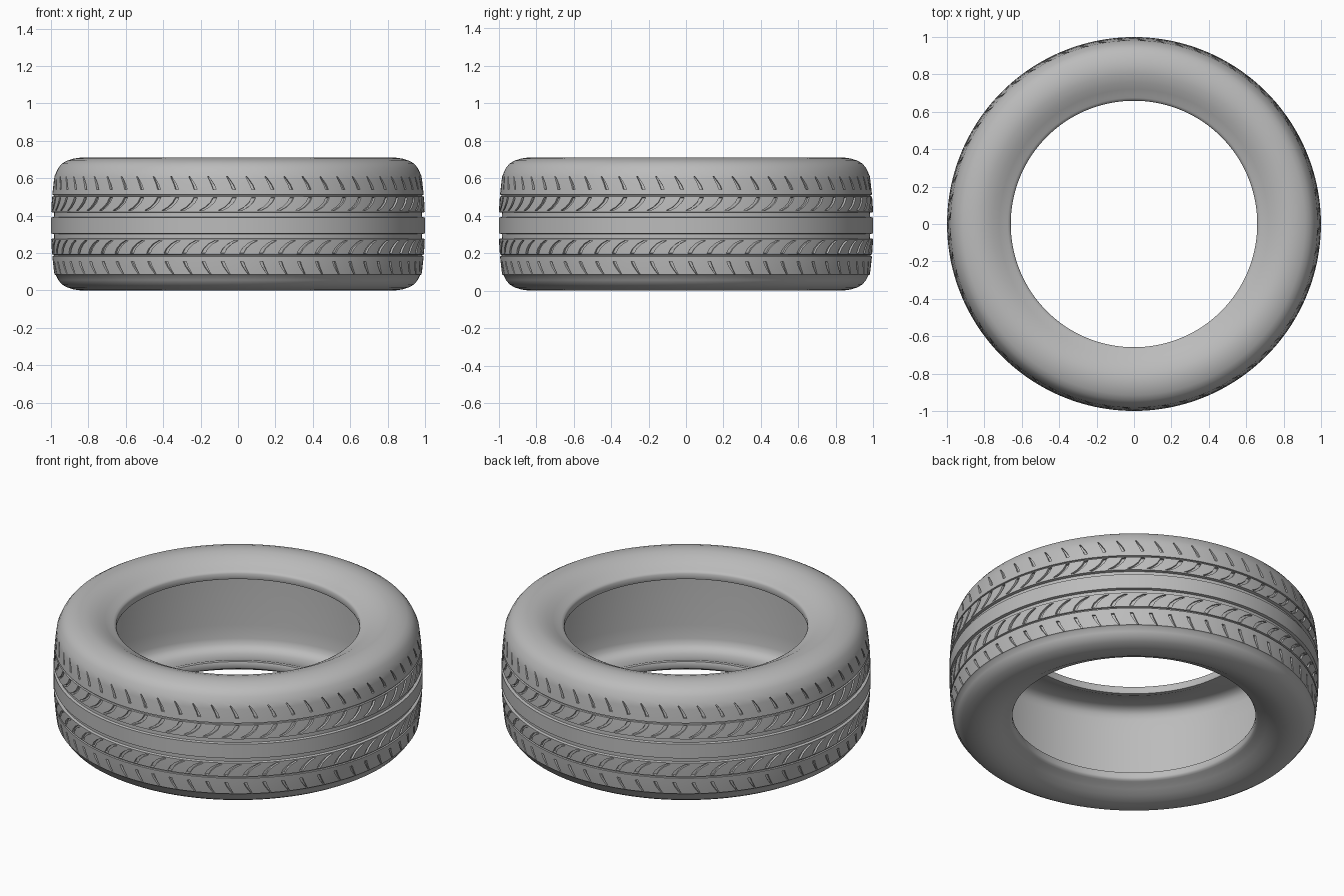
import bpy
import bmesh
from math import cos, sin, tau

if "Cube" in bpy.data.objects:
    bpy.data.objects.remove(bpy.data.objects["Cube"], do_unlink=True)

HEIGHT = 0.711
TREAD_MID = 0.3475
PITCHES = 60
PITCH = tau / PITCHES
SIPE_HALF = 0.011

# Upper half section: inner liner, bead, sidewall, shoulder (radius, z)
side = [(0.915, 0.36), (0.915, 0.50), (0.912, 0.58), (0.905, 0.61),
        (0.885, 0.632), (0.85, 0.642), (0.79, 0.64), (0.73, 0.622),
        (0.69, 0.605), (0.662, 0.602), (0.659, 0.61), (0.659, 0.636),
        (0.664, 0.645), (0.675, 0.651), (0.69, 0.657), (0.72, 0.673),
        (0.755, 0.692), (0.80, 0.706), (0.84, 0.711), (0.88, 0.705),
        (0.915, 0.694), (0.942, 0.678), (0.961, 0.655), (0.973, 0.63)]

# Upper half tread, shoulder to centre rib: (z, depth, sweep, sipe width, sipe below)
tread = [(0.61, 0, 0.045, 0.3, True), (0.59, 0, 0.058, 0.5, True),
         (0.565, 0, 0.073, 0.7, True), (0.54, 0, 0.083, 0.8, False),
         (0.512, 0, 0.085, 1, False), (0.510, 0.008, 0.085, 1, False),
         (0.504, 0.008, 0.085, 1, False), (0.502, 0, 0.085, 1, False),
         (0.497, 0, 0.085, 1, True), (0.47, 0, 0.07, 1, True),
         (0.445, 0, 0.042, 1, True), (0.427, 0, 0.008, 1, False),
         (0.419, 0, 0, 1, False), (0.416, 0.016, 0, 1, False),
         (0.393, 0.016, 0, 1, False), (0.39, 0, 0, 1, False)]


def crown(z):
    return 1 - 0.27 * (z - TREAD_MID) ** 2


# Full closed section; the lower tread is the upper one turned half round
rows = [(r, z, 0, 1, False) for r, z in side]
rows += [(crown(z) - d, z, s, w, cut) for z, d, s, w, cut in tread]
for i in reversed(range(len(tread))):
    z, d, s, w, _ = tread[i]
    low = 2 * TREAD_MID - z
    cut = i > 0 and tread[i - 1][4]
    rows.append((crown(low) - d, low, -s, w, cut))
rows += [(r, HEIGHT - z, 0, 1, False) for r, z in reversed(side)]

# Sweep the section round, with a narrow column for the sipes in each pitch
bm = bmesh.new()
rings = []
for r, z, sweep, width, _ in rows:
    half = SIPE_HALF * width
    ring = []
    for p in range(PITCHES):
        for offset in (-half, half, PITCH * 0.37, PITCH * 0.63):
            a = p * PITCH + offset + sweep
            ring.append(bm.verts.new((r * cos(a), r * sin(a), z)))
    rings.append(ring)

sipes = []
count = len(rings[0])
for j, row in enumerate(rows):
    a, b = rings[j], rings[(j + 1) % len(rings)]
    for i in range(count):
        k = (i + 1) % count
        face = bm.faces.new((a[i], b[i], b[k], a[k]))
        if row[4] and i % 4 == 0:
            sipes.append(face)
bmesh.ops.recalc_face_normals(bm, faces=bm.faces)

# Sink the curved sipes into the tread
bmesh.ops.inset_region(bm, faces=sipes, thickness=0.001, depth=-0.012,
                       use_even_offset=True)

mesh = bpy.data.meshes.new("tyre")
bm.to_mesh(mesh)
bm.free()
tyre = bpy.data.objects.new("tyre", mesh)
bpy.context.collection.objects.link(tyre)

# Grey rubber
rubber = bpy.data.materials.new("grey rubber")
rubber.use_nodes = True
colour = (0.5, 0.5, 0.5, 1)
rubber.diffuse_color = colour
rubber.node_tree.nodes["Principled BSDF"].inputs["Base Color"].default_value = colour
mesh.materials.append(rubber)

bpy.ops.object.select_all(action="DESELECT")
tyre.select_set(True)
bpy.context.view_layer.objects.active = tyre
bpy.ops.object.shade_smooth_by_angle(angle=0.7)
